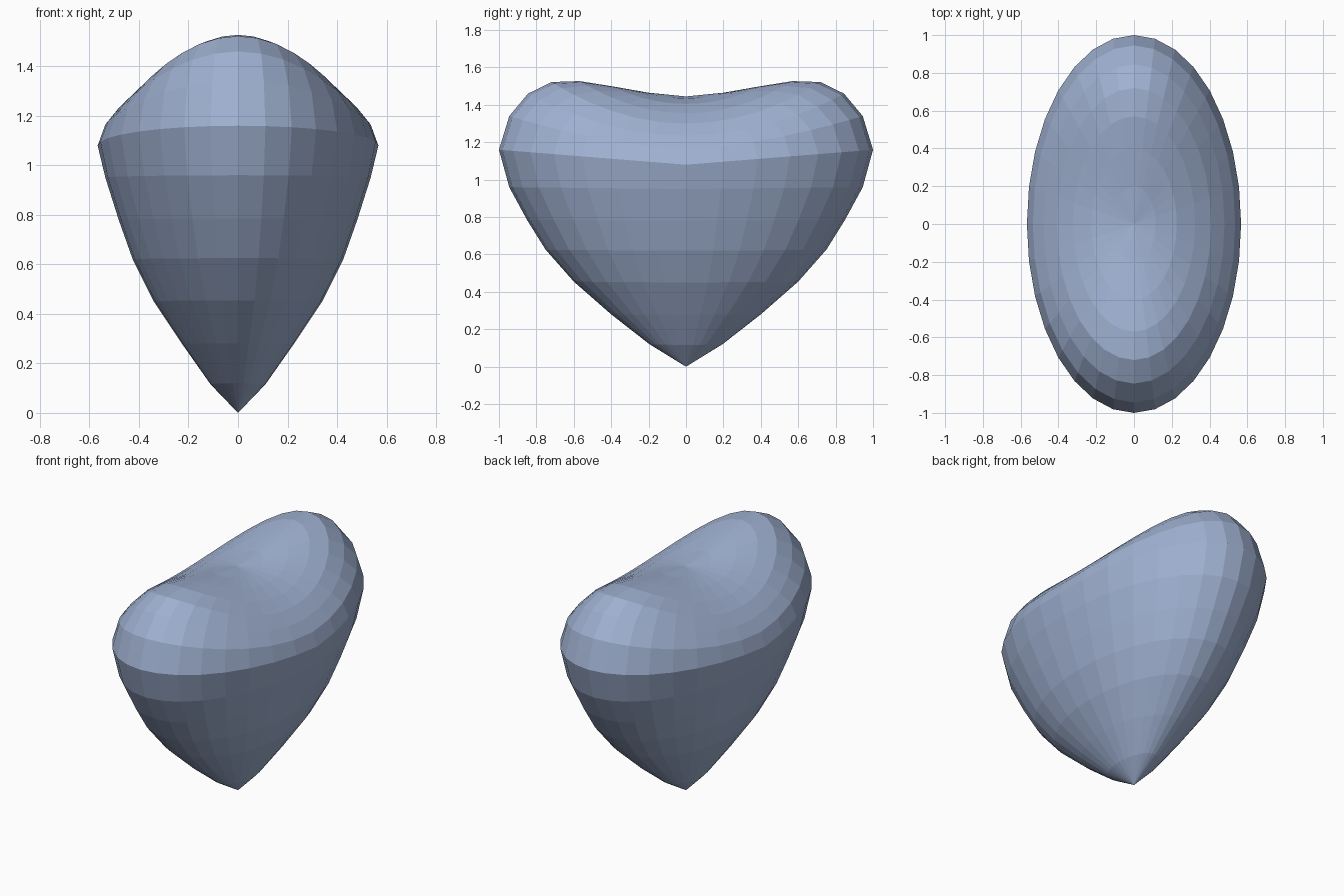
import bpy
import bmesh
from math import cos, sin, pi

cube = bpy.data.objects.get("Cube")
if cube:
    bpy.data.objects.remove(cube, do_unlink=True)

SEGMENTS = 32
HALF_WIDTH = 0.567
BOTTOM_Z, DIMPLE_Z = 0.0, 1.445

# Each ring: radius, height at the lobes, height at the waist, blend power
RINGS = [
    (0.195, 0.12, 0.115, 1), (0.40, 0.28, 0.28, 1), (0.60, 0.455, 0.45, 1),
    (0.75, 0.625, 0.62, 1), (0.85, 0.785, 0.78, 1), (0.945, 0.96, 0.95, 1),
    (1.0, 1.16, 1.08, 1), (0.945, 1.34, 1.165, 1.6), (0.845, 1.46, 1.235, 2),
    (0.72, 1.522, 1.30, 2), (0.57, 1.527, 1.355, 2), (0.40, 1.50, 1.405, 2),
    (0.20, 1.465, 1.435, 2),
]


def add_ring(bm, radius, lobe_z, waist_z, power):
    """Elliptical ring that rises towards the two lobes."""
    ring = []
    for i in range(SEGMENTS):
        a = 2 * pi * i / SEGMENTS
        z = waist_z + (lobe_z - waist_z) * abs(sin(a)) ** power
        ring.append(bm.verts.new((HALF_WIDTH * radius * cos(a), radius * sin(a), z)))
    return ring


# Heart body: stacked rings closed by a point below and a dimple above
bm = bmesh.new()
rings = [add_ring(bm, *r) for r in RINGS]
tip = bm.verts.new((0, 0, BOTTOM_Z))
dimple = bm.verts.new((0, 0, DIMPLE_Z))
for i in range(SEGMENTS):
    j = (i + 1) % SEGMENTS
    bm.faces.new((tip, rings[0][j], rings[0][i]))
    for low, high in zip(rings, rings[1:]):
        bm.faces.new((low[i], low[j], high[j], high[i]))
    bm.faces.new((rings[-1][i], rings[-1][j], dimple))
bmesh.ops.recalc_face_normals(bm, faces=bm.faces)

mesh = bpy.data.meshes.new("heart_body")
bm.to_mesh(mesh)
bm.free()
heart = bpy.data.objects.new("heart_body", mesh)
bpy.context.collection.objects.link(heart)

# Single pale blue-grey colour
colour = (0.35, 0.44, 0.64, 1)
mat = bpy.data.materials.new("pale_blue_grey")
mat.use_nodes = True
mat.diffuse_color = colour
mat.node_tree.nodes["Principled BSDF"].inputs["Base Color"].default_value = colour
mesh.materials.append(mat)
